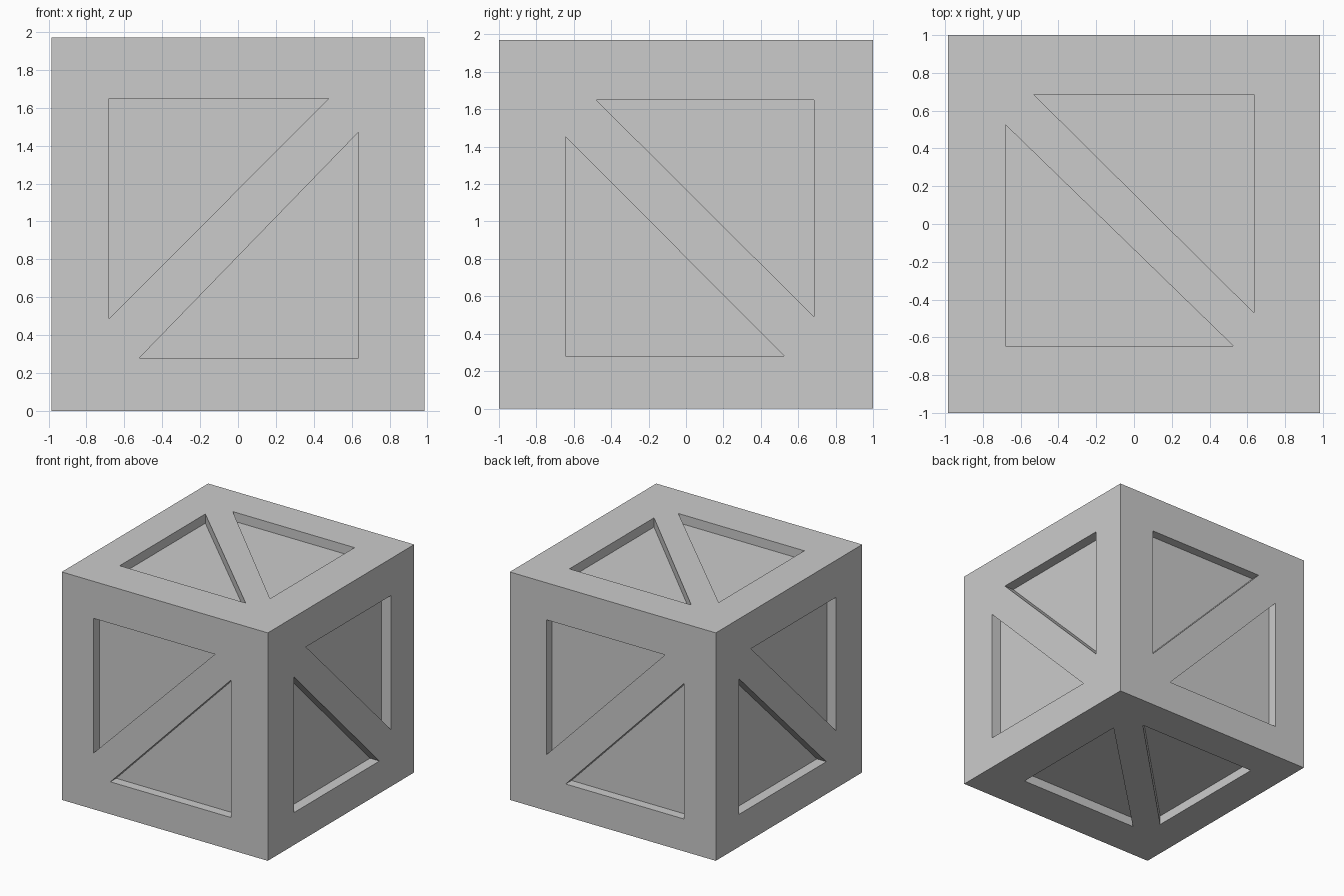
import bpy, bmesh
from mathutils import Vector

if "Cube" in bpy.data.objects:
    bpy.data.objects.remove(bpy.data.objects["Cube"])

HX, HY, H = 0.985, 1.0, 1.97      # half width, half depth, height
X0, X1 = -0.68, 0.635             # panel openings along each axis
Y0, Y1 = -0.645, 0.685
Z0, Z1 = 0.28, 1.65

# Each face: normal axis, surface position, outward sign, recess depth, two triangles
FACES = [
    (1, -HY, -1, 0.08, [[(X0, Z1), (0.48, Z1), (X0, 0.487)],
                        [(X1, Z0), (-0.52, Z0), (X1, 1.47)]]),      # front
    (1, HY, 1, 0.08, [[(X1, Z1), (-0.50, Z1), (X1, 0.483)],
                      [(X0, Z0), (0.45, Z0), (X0, 1.45)]]),         # back
    (0, HX, 1, 0.09, [[(Y1, Z1), (-0.48, Z1), (Y1, 0.49)],
                      [(Y0, Z0), (0.525, Z0), (Y0, 1.455)]]),       # right
    (0, -HX, -1, 0.09, [[(Y0, Z1), (0.52, Z1), (Y0, 0.495)],
                        [(Y1, Z0), (-0.51, Z0), (Y1, 1.455)]]),     # left
    (2, H, 1, 0.08, [[(X1, Y1), (-0.53, Y1), (X1, -0.47)],
                     [(X0, Y0), (0.525, Y0), (X0, 0.525)]]),        # top
    (2, 0.0, -1, 0.08, [[(X1, Y0), (-0.53, Y0), (X1, 0.495)],
                        [(X0, Y1), (0.48, Y1), (X0, -0.475)]]),     # bottom
]


def make_object(name, bm):
    bmesh.ops.recalc_face_normals(bm, faces=bm.faces[:])
    mesh = bpy.data.meshes.new(name)
    bm.to_mesh(mesh)
    bm.free()
    obj = bpy.data.objects.new(name, mesh)
    bpy.context.collection.objects.link(obj)
    return obj


def add_prism(bm, axis, start, end, tri):
    """Triangular prism running along one axis."""
    def ring(level):
        points = []
        for p in tri:
            co = list(p)
            co.insert(axis, level)
            points.append(bm.verts.new(co))
        return points
    a, b = ring(start), ring(end)
    bm.faces.new(a)
    bm.faces.new(b[::-1])
    for i in range(3):
        j = (i + 1) % 3
        bm.faces.new((a[i], b[i], b[j], a[j]))


# Crate body
bm = bmesh.new()
bmesh.ops.create_cube(bm, size=1)
for v in bm.verts:
    v.co = Vector((v.co.x * 2 * HX, v.co.y * 2 * HY, (v.co.z + 0.5) * H))
crate = make_object("crate", bm)

# Recess cutters leave a rim and a diagonal brace on every face
bm = bmesh.new()
for axis, surface, sign, depth, tris in FACES:
    for tri in tris:
        add_prism(bm, axis, surface - sign * depth, surface + sign * 0.1, tri)
cutter = make_object("recess_cutter", bm)
cutter.hide_render = True

mod = crate.modifiers.new("recesses", 'BOOLEAN')
mod.operation = 'DIFFERENCE'
mod.solver = 'EXACT'
mod.object = cutter
bpy.context.view_layer.objects.active = crate
crate.select_set(True)
bpy.ops.object.modifier_apply(modifier=mod.name)
bpy.data.objects.remove(cutter)
